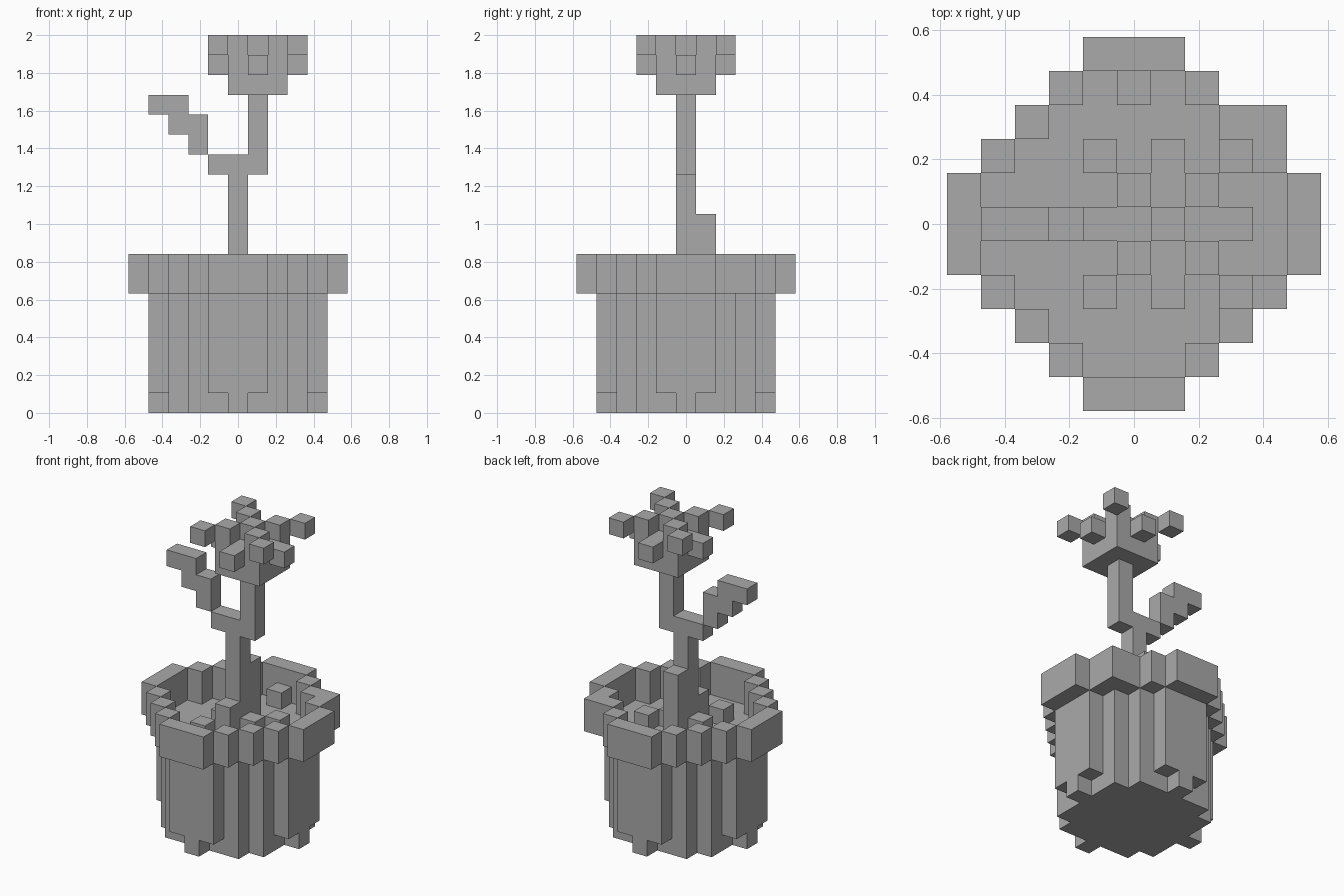
import bpy
import bmesh
from mathutils import Vector

cube = bpy.data.objects.get("Cube")
if cube:
    bpy.data.objects.remove(cube, do_unlink=True)

U = 2 / 19  # edge of one block

grey = bpy.data.materials.new("plain grey")
grey.use_nodes = True
grey.diffuse_color = (0.4, 0.4, 0.4, 1)
bsdf = grey.node_tree.nodes["Principled BSDF"]
bsdf.inputs["Base Color"].default_value = grey.diffuse_color
bsdf.inputs["Roughness"].default_value = 0.9


def block(xs, ys, zs):
    """Cells of a box, with inclusive ranges on each axis."""
    return {(x, y, z)
            for x in range(xs[0], xs[1] + 1)
            for y in range(ys[0], ys[1] + 1)
            for z in range(zs[0], zs[1] + 1)}


def column(x, y, low, high):
    return block((x, x), (y, y), (low, high))


def build(name, cells):
    """Skin a set of cells, keeping only the outer faces and joining flat ones."""
    bm = bmesh.new()
    verts = {}

    def vert(p):
        key = tuple(round(c * 2) for c in p)
        if key not in verts:
            verts[key] = bm.verts.new(Vector(p) * U)
        return verts[key]

    for cell in cells:
        centre = Vector(cell) + Vector((0, 0, 0.5))
        for axis in range(3):
            for sign in (-1, 1):
                n = Vector((0, 0, 0))
                n[axis] = sign
                if tuple(int(a + b) for a, b in zip(cell, n)) in cells:
                    continue
                a = Vector((0, 0, 0))
                a[(axis + 1) % 3] = 1
                b = n.cross(a)
                mid = centre + n / 2
                ring = [(-a - b), (a - b), (a + b), (b - a)]
                bm.faces.new([vert(mid + c / 2) for c in ring])
    bmesh.ops.dissolve_limit(bm, angle_limit=0.01,
                             verts=bm.verts[:], edges=bm.edges[:])
    mesh = bpy.data.meshes.new(name)
    bm.to_mesh(mesh)
    bm.free()
    mesh.materials.append(grey)
    obj = bpy.data.objects.new(name, mesh)
    bpy.context.collection.objects.link(obj)
    return obj


# Pot body: a stepped round tub, filled with soil up to the rim
body = set()
for half_x, half_y in ((4, 1), (3, 2), (2, 3), (1, 4)):
    body |= block((-half_x, half_x), (-half_y, half_y), (0, 5))
# Notches at the bottom leave one small foot in the middle of each side
for i in (-1, 1):
    for j in (-4, 4):
        body -= {(i, j, 0), (j, i, 0)}
build("pot_body", body)

# Rim: four straight bars joined by diagonal steps
rim = set()
for s in (-1, 1):
    rim |= block((-1, 1), (5 * s, 5 * s), (6, 7))
    rim |= block((5 * s, 5 * s), (-1, 1), (6, 7))
    for t in (-1, 1):
        for i in (2, 3, 4):
            rim |= column(i * s, (6 - i) * t, 6, 7)
rim |= column(4, 3, 6, 7)
build("pot_rim", rim)

# Loose lumps on the soil
for i, (x, y) in enumerate(((0, 4), (2, 1), (-1, -2))):
    build(f"soil_lump_{i + 1}", column(x, y, 6, 6))

# Stem with thick roots, a fork and the flower stalk
stem = column(0, 0, 6, 12)
stem |= column(0, 1, 6, 9) | column(0, -1, 6, 7)
stem |= block((-1, 1), (0, 0), (6, 6))
stem |= block((-1, 1), (0, 0), (12, 12))
stem |= column(1, 0, 12, 15)
build("stem", stem)

# Leaf climbing in steps from the fork
leaf = column(-2, 0, 13, 14) | column(-3, 0, 14, 15) | column(-4, 0, 15, 15)
build("leaf", leaf)

# Flower: cup, raised centre and petals reaching out in eight directions
flower = block((0, 2), (-1, 1), (16, 17)) | {(1, 0, 18)}
for s in (-1, 1):
    flower |= {(1 + 2 * s, 0, 17), (1, 2 * s, 17)}
    for t in (-1, 1):
        flower |= {(1 + s, t, 18), (1 + 2 * s, 2 * t, 18)}
build("flower", flower)
